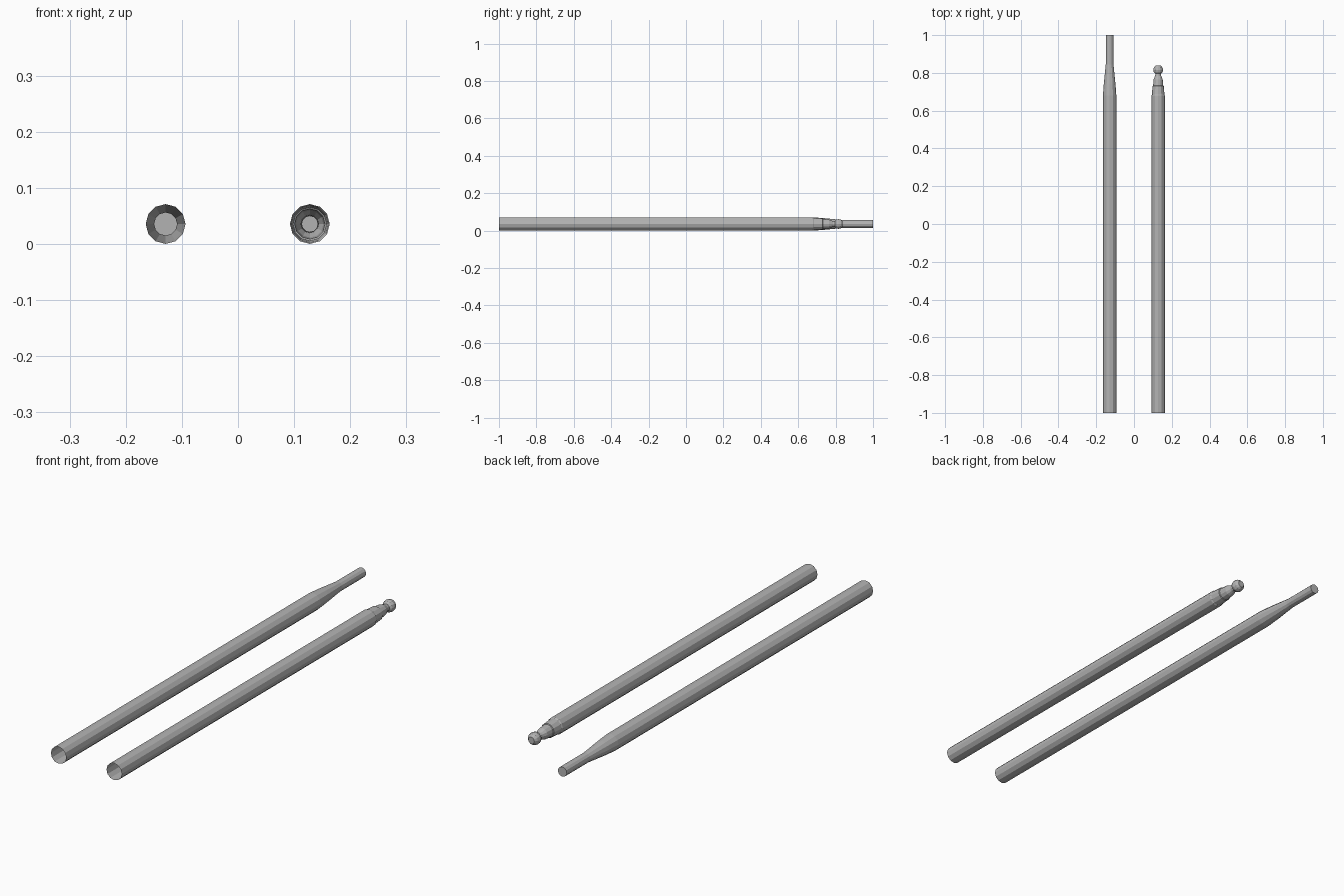
import bpy
import bmesh
from math import cos, sin, pi

cube = bpy.data.objects.get("Cube")
if cube:
    bpy.data.objects.remove(cube, do_unlink=True)

SIDES = 12
AXIS_Z = 0.0355

grey = bpy.data.materials.new("plain_grey")
grey.use_nodes = True
colour = (0.45, 0.45, 0.45, 1)
grey.diffuse_color = colour
grey.node_tree.nodes["Principled BSDF"].inputs["Base Color"].default_value = colour


def turned(name, x, profile, cap_back=False):
    """Sweep (y, radius) pairs around an axis running front to back."""
    bm = bmesh.new()
    rings = []
    for y, r in profile:
        rings.append([bm.verts.new((x + r * cos(2 * pi * i / SIDES), y,
                                    AXIS_Z + r * sin(2 * pi * i / SIDES)))
                      for i in range(SIDES)])
    for a, b in zip(rings, rings[1:]):
        for i in range(SIDES):
            j = (i + 1) % SIDES
            bm.faces.new((a[i], b[i], b[j], a[j]))
    if cap_back:
        bm.faces.new(rings[-1])
    bmesh.ops.recalc_face_normals(bm, faces=bm.faces)
    mesh = bpy.data.meshes.new(name)
    bm.to_mesh(mesh)
    bm.free()
    mesh.materials.append(grey)
    obj = bpy.data.objects.new(name, mesh)
    bpy.context.collection.objects.link(obj)
    return obj


# Hollow shafts, open at the front
for name, x in (("right_shaft", -0.129), ("left_shaft", 0.128)):
    turned(name, x, [(-1, 0.0355), (0.68, 0.0355)])

# Long tapered tip with a thin rod end
turned("right_tapered_tip", -0.129,
       [(0.68, 0.0355), (0.74, 0.031), (0.79, 0.026), (0.845, 0.0205), (1, 0.0205)], True)

# Stepped collar and neck
turned("left_collar", 0.128,
       [(0.68, 0.0355), (0.685, 0.033), (0.73, 0.030), (0.732, 0.027),
        (0.765, 0.024), (0.785, 0.016), (0.805, 0.014)])

# Rounded bead at the end
turned("left_bead", 0.128,
       [(0.795, 0.014), (0.803, 0.023), (0.815, 0.026), (0.828, 0.023), (0.838, 0.014)], True)
